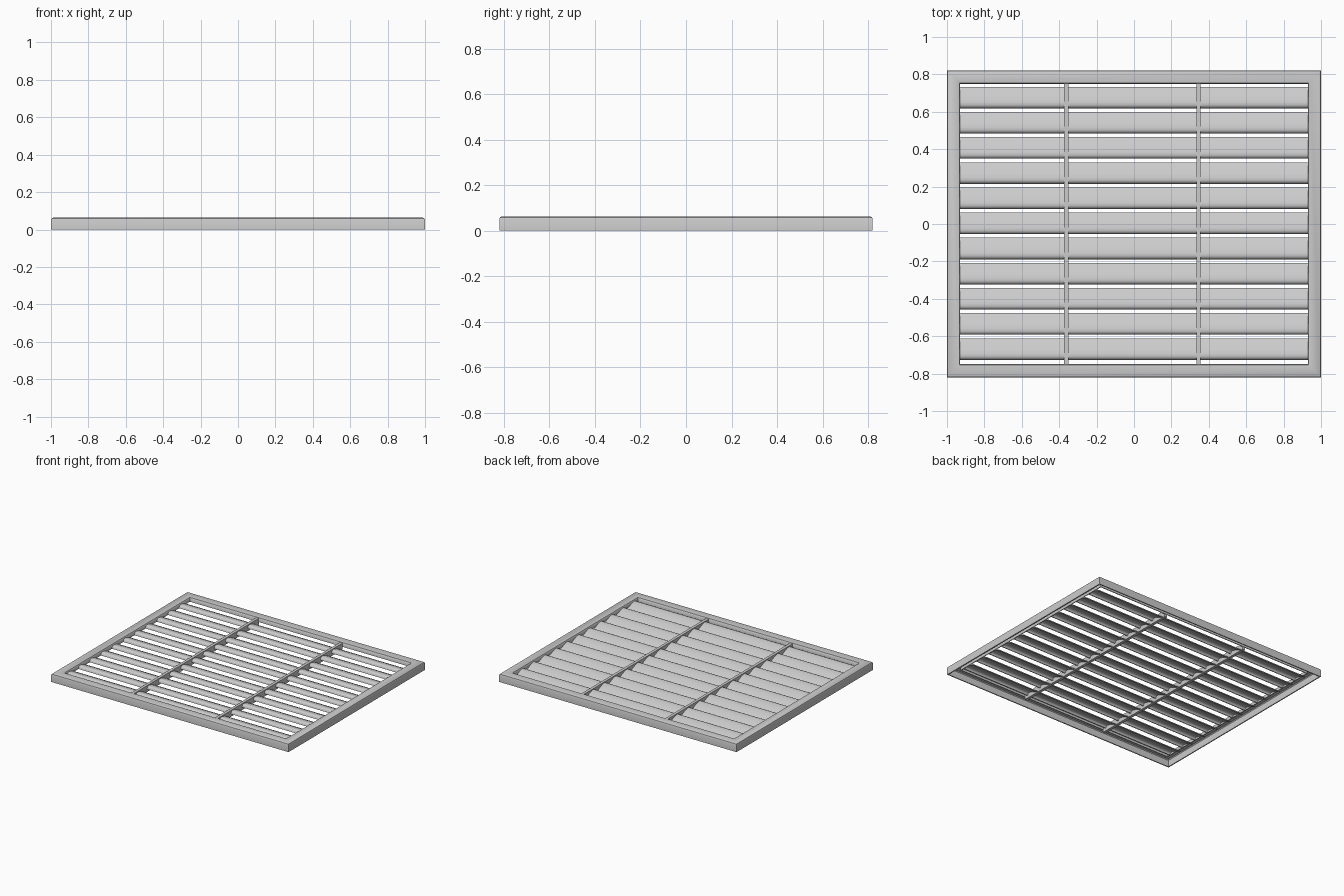
import bpy, bmesh, math

if "Cube" in bpy.data.objects:
    bpy.data.objects.remove(bpy.data.objects["Cube"])

HX, HY = 1.0, 0.82          # outer half sizes
PITCH, COUNT = 0.1345, 11   # louvre layout


def finish(name, bm, angle=35):
    bmesh.ops.recalc_face_normals(bm, faces=bm.faces)
    me = bpy.data.meshes.new(name)
    bm.to_mesh(me)
    bm.free()
    ob = bpy.data.objects.new(name, me)
    bpy.context.collection.objects.link(ob)
    bpy.ops.object.select_all(action='DESELECT')
    ob.select_set(True)
    bpy.context.view_layer.objects.active = ob
    bpy.ops.object.shade_smooth_by_angle(angle=math.radians(angle))
    return ob


def bridge(bm, a, b):
    n = len(a)
    for i in range(n):
        j = (i + 1) % n
        bm.faces.new((a[i], a[j], b[j], b[i]))


def extrude_x(name, profile, x0, x1, y, angle=35):
    bm = bmesh.new()
    rings = [[bm.verts.new((x, y + py, pz)) for py, pz in profile] for x in (x0, x1)]
    bridge(bm, *rings)
    bm.faces.new(rings[0])
    bm.faces.new(rings[1])
    return finish(name, bm, angle)


# Frame: open channel section (inset, z) swept around mitred corners
section = [(0, 0), (0, 0.052), (0.003, 0.059), (0.010, 0.063), (0.055, 0.063),
           (0.066, 0.060), (0.071, 0.052), (0.071, 0.030), (0.065, 0.030),
           (0.065, 0.050), (0.058, 0.056), (0.014, 0.056), (0.008, 0.050), (0.008, 0)]
bm = bmesh.new()
rings = [[bm.verts.new((sx * (HX - d), sy * (HY - d), z)) for d, z in section]
         for sx, sy in ((-1, -1), (1, -1), (1, 1), (-1, 1))]
for i in range(4):
    bridge(bm, rings[i], rings[(i + 1) % 4])
finish("frame", bm)

# Louvres: bowed blades with a rolled front lip, falling towards the back
top = [(-0.057, 0.030), (-0.055, 0.040), (-0.049, 0.048), (-0.039, 0.052),
       (-0.024, 0.051), (0.0, 0.044), (0.03, 0.031), (0.058, 0.015)]
under = [(0.055, 0.009), (0.027, 0.024), (-0.002, 0.037), (-0.025, 0.044),
         (-0.038, 0.045), (-0.045, 0.042), (-0.049, 0.037), (-0.051, 0.030)]
for i in range(COUNT):
    y = (i - (COUNT - 1) / 2) * PITCH + 0.003
    extrude_x(f"louvre_{i + 1}", top + under, -0.932, 0.932, y, 50)

# Cross bars running front to back through the louvres
for name, x in (("left_bar", -0.362), ("right_bar", 0.344)):
    half = HY - 0.068
    bar = [(-half, 0.010), (half, 0.010), (half, 0.058), (-half, 0.058)]
    extrude_x(name, bar, x - 0.011, x + 0.011, 0)
